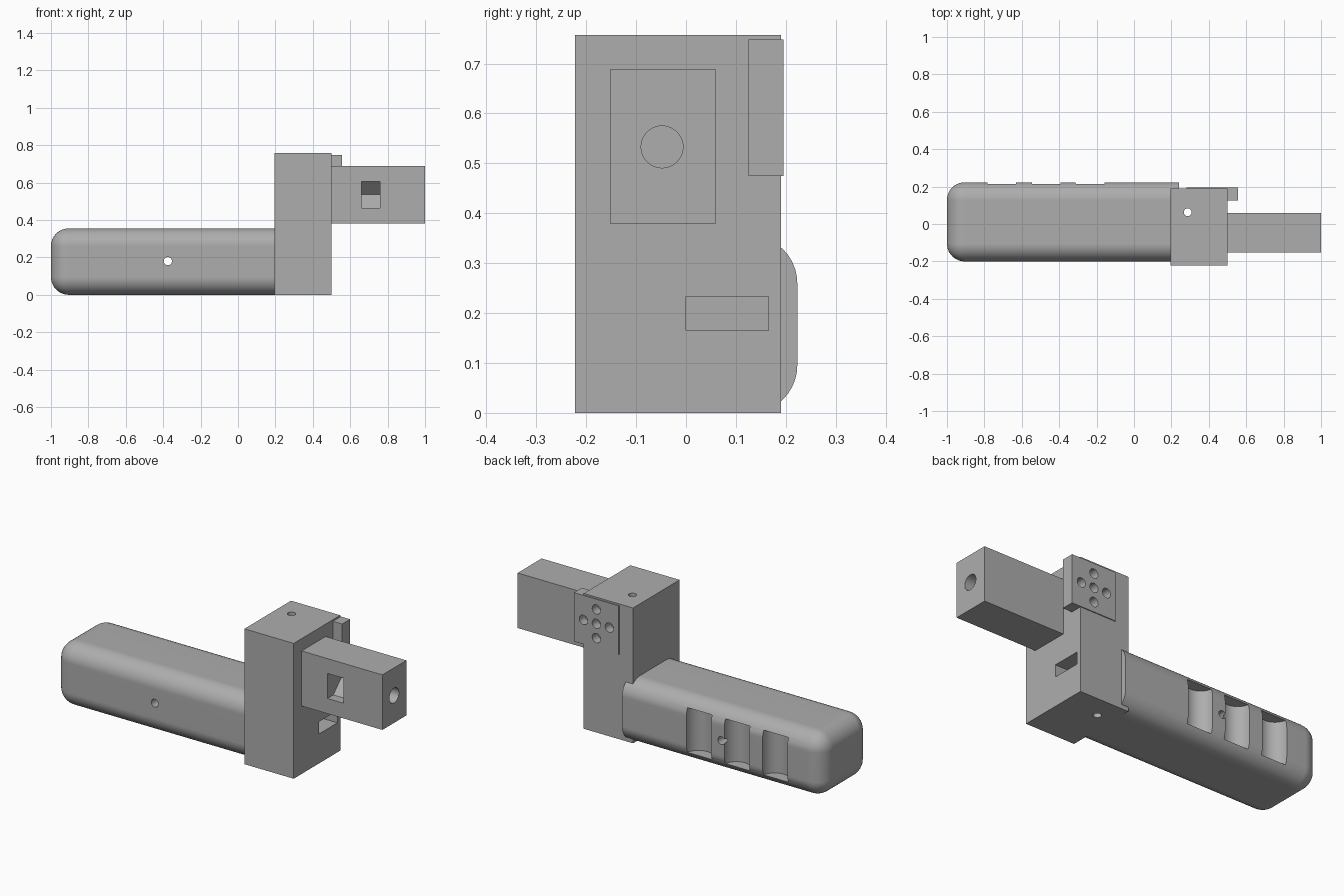
import bpy
import bmesh
import math
from mathutils import Matrix, Vector

default = bpy.context.scene.objects.get("Cube")
if default:
    bpy.data.objects.remove(default, do_unlink=True)

grey = bpy.data.materials.new("plain_grey")
grey.use_nodes = True
grey.diffuse_color = (0.42, 0.42, 0.42, 1)
grey.node_tree.nodes["Principled BSDF"].inputs["Base Color"].default_value = (0.42, 0.42, 0.42, 1)


def make(name, bm):
    bmesh.ops.recalc_face_normals(bm, faces=bm.faces[:])
    mesh = bpy.data.meshes.new(name)
    bm.to_mesh(mesh)
    bm.free()
    mesh.materials.append(grey)
    obj = bpy.data.objects.new(name, mesh)
    bpy.context.scene.collection.objects.link(obj)
    return obj


def box_mesh(x, y, z):
    bm = bmesh.new()
    bmesh.ops.create_cube(bm, size=1)
    for v in bm.verts:
        v.co = Vector([(r[0] + r[1]) / 2 + c * (r[1] - r[0]) for c, r in zip(v.co, (x, y, z))])
    return bm


def box(name, x, y, z):
    return make(name, box_mesh(x, y, z))


def cylinder(name, centre, radius, length, axis):
    bm = bmesh.new()
    turn = {"X": Matrix.Rotation(math.pi / 2, 4, "Y"),
            "Y": Matrix.Rotation(math.pi / 2, 4, "X"),
            "Z": Matrix.Identity(4)}[axis]
    bmesh.ops.create_cone(bm, cap_ends=True, segments=40, radius1=radius, radius2=radius,
                          depth=length, matrix=Matrix.Translation(centre) @ turn)
    return make(name, bm)


def cut(obj, cutters):
    bpy.context.view_layer.objects.active = obj
    for cutter in cutters:
        mod = obj.modifiers.new("cut", "BOOLEAN")
        mod.operation = "DIFFERENCE"
        mod.solver = "EXACT"
        mod.object = cutter
        bpy.ops.object.modifier_apply(modifier=mod.name)
        bpy.data.objects.remove(cutter, do_unlink=True)


def finish(obj):
    bpy.ops.object.select_all(action="DESELECT")
    obj.select_set(True)
    bpy.context.view_layer.objects.active = obj
    bpy.ops.object.shade_smooth_by_angle(angle=math.radians(30))
    mod = obj.modifiers.new("even_normals", "WEIGHTED_NORMAL")
    mod.keep_sharp = True


# Rounded grip, flat where it meets the block
bm = box_mesh((-1, 0.24), (-0.2, 0.223), (0, 0.355))
rounded = [e for e in bm.edges if min(v.co.x for v in e.verts) < 0]
bmesh.ops.bevel(bm, geom=rounded, offset=0.095, segments=10, profile=0.5,
                affect="EDGES", clamp_overlap=True)
grip = make("grip", bm)

# Three finger scoops and a cross pin hole
scoops = [cylinder("scoop_cutter", (x, 0.225, 0.178), 0.077, 0.25, "Z")
          for x in (-0.707, -0.47, -0.235)]
pin = cylinder("pin_cutter", (-0.375, 0, 0.18), 0.022, 1, "Y")
cut(grip, scoops + [pin])

# Upright block with a vertical hole, a side slot and a seat for the plate
block = box("upright_block", (0.195, 0.5), (-0.222, 0.19), (0, 0.757))
plate_size = ((0.28, 0.557), (0.125, 0.195), (0.475, 0.748))
cut(block, [cylinder("hole_cutter", (0.287, 0.063, 0.4), 0.021, 2, "Z"),
            box("slot_cutter", (0.35, 0.6), (0, 0.165), (0.165, 0.233)),
            box("seat_cutter", (0.28, 0.6), (0.125, 0.3), (0.475, 0.748))])

# Rear plate with five blind holes in a cross
plate = box("rear_plate", *plate_size)
cut(plate, [cylinder("screw_cutter", (0.418 + dx, 0.195, 0.611 + dz), 0.026, 0.1, "Y")
            for dx, dz in ((0, 0), (0.08, 0), (-0.08, 0), (0, 0.08), (0, -0.08))])

# Square arm with an end bore and a wedge-ended window
arm = box("square_arm", (0.5, 1), (-0.152, 0.06), (0.38, 0.688))
bm = box_mesh((0.66, 0.758), (-0.3, -0.1), (0.465, 0.605))
back = [f for f in bm.faces if f.normal.y > 0.9 or f.calc_center_median().y > -0.11]
ridge = [e for f in back for e in f.edges if abs(e.verts[0].co.z - e.verts[1].co.z) > 0.1]
made = bmesh.ops.subdivide_edges(bm, edges=ridge, cuts=1)
for v in made["geom_inner"]:
    if isinstance(v, bmesh.types.BMVert):
        v.co.y += 0.07
window = make("window_cutter", bm)
cut(arm, [window, cylinder("bore_cutter", (1, -0.048, 0.533), 0.042, 0.4, "X")])

for part in (grip, block, plate, arm):
    finish(part)
